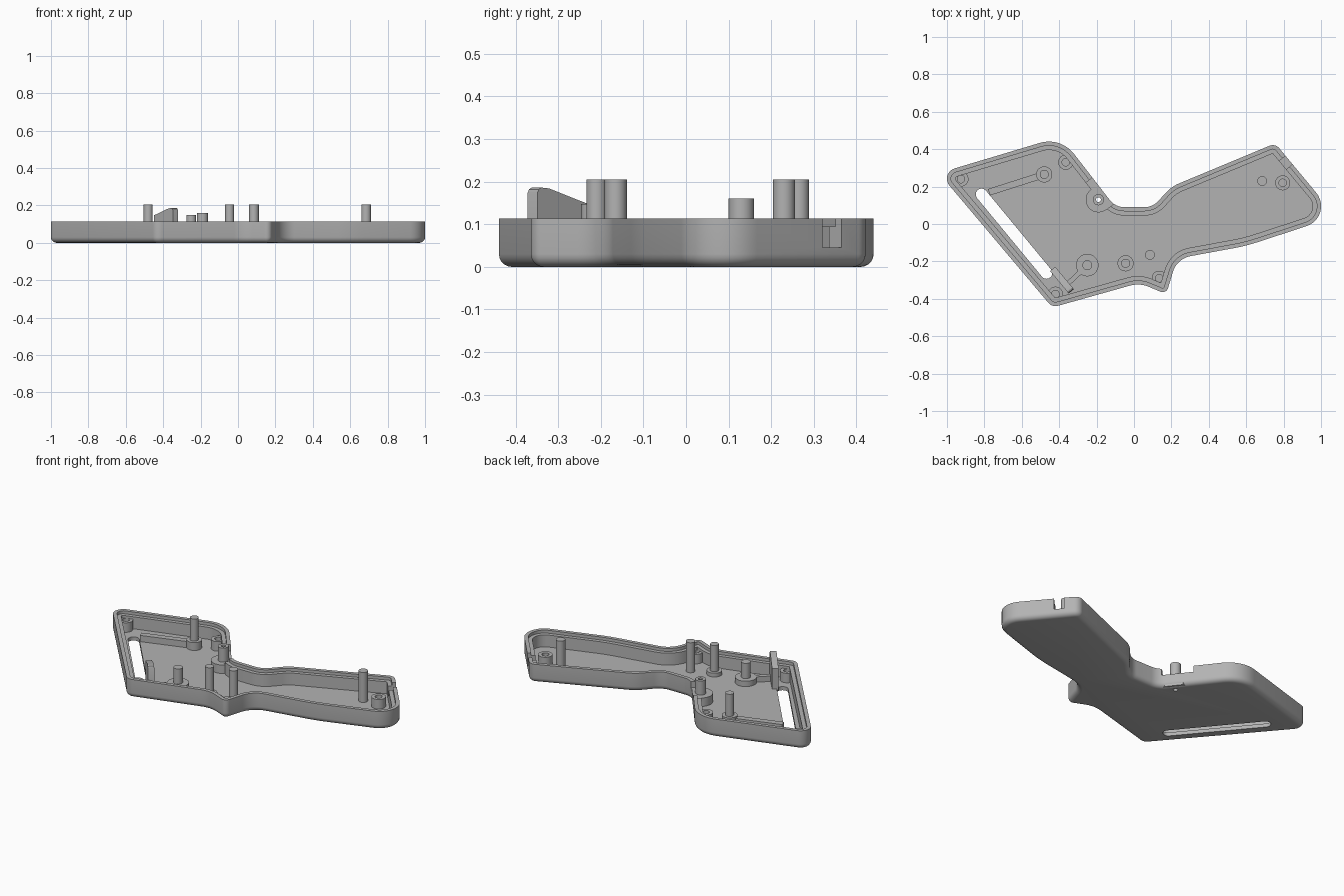
import bpy, bmesh, math
from mathutils import Vector

cube = bpy.data.objects.get("Cube")
if cube:
    bpy.data.objects.remove(cube, do_unlink=True)

GREY = (0.45, 0.45, 0.45, 1)
grey = bpy.data.materials.new("plastic grey")
grey.use_nodes = True
grey.diffuse_color = GREY
grey.node_tree.nodes["Principled BSDF"].inputs["Base Color"].default_value = GREY

RIM, FLOOR, WALL, LIP = 0.113, 0.022, 0.045, 0.022

# Shell outline: corner x, y and rounding radius, counterclockwise
CORNERS = [(-1.043, .272, .057), (-.437, -.446, .05), (.03, -.315, .15),
           (.172, -.375, .03), (.23, -.185, .12), (.6, -.117, 1),
           (1.08, .04, .112), (.755, .431, .045), (.2, .2, .2),
           (.1, .09, .1), (-.1, .09, .1), (-.392, .467, .17)]


def outline(inset, steps=10):
    """Rounded shell outline, moved inward by inset."""
    pts = []
    n = len(CORNERS)
    for i, (x, y, r) in enumerate(CORNERS):
        p = Vector((x, y))
        d1 = (p - Vector(CORNERS[i - 1][:2])).normalized()
        d2 = (Vector(CORNERS[(i + 1) % n][:2]) - p).normalized()
        n1, n2 = Vector((-d1.y, d1.x)), Vector((-d2.y, d2.x))
        miter = (n1 + n2) / (1 + n1.dot(n2))
        turn = math.atan2(d1.x * d2.y - d1.y * d2.x, d1.dot(d2))
        side = 1 if turn > 0 else -1
        r = max(r - side * inset, .004)
        centre = p + miter * (inset + side * r)
        start = math.atan2(-side * n1.y, -side * n1.x)
        for k in range(steps + 1):
            a = start + turn * k / steps
            pts.append((centre.x + r * math.cos(a), centre.y + r * math.sin(a)))
    return pts


def finish(name, bm):
    bmesh.ops.recalc_face_normals(bm, faces=bm.faces)
    me = bpy.data.meshes.new(name)
    bm.to_mesh(me)
    bm.free()
    me.materials.append(grey)
    ob = bpy.data.objects.new(name, me)
    bpy.context.collection.objects.link(ob)
    return ob


def loft(name, rings):
    """Stack of (points, z) rings, bridged in order and capped at both ends."""
    bm = bmesh.new()
    loops = [[bm.verts.new((x, y, z)) for x, y in pts] for pts, z in rings]
    for a, b in zip(loops, loops[1:]):
        for i in range(len(a)):
            j = (i + 1) % len(a)
            bm.faces.new((a[i], a[j], b[j], b[i]))
    bm.faces.new(loops[0][::-1])
    bm.faces.new(loops[-1])
    return finish(name, bm)


def prism(name, pts, z0, z1):
    return loft(name, [(pts, z0), (pts, z1)])


def bar(name, a, b, width, z0, z1):
    a, b = Vector(a), Vector(b)
    d = (b - a).normalized() * width / 2
    s = Vector((-d.y, d.x))
    return prism(name, [a - s, b - s, b + s, a + s], z0, z1)


def lathe(name, x, y, profile):
    """Solid of revolution from a closed (radius, z) profile."""
    bm = bmesh.new()
    vs = [bm.verts.new((x + r, y, z)) for r, z in profile]
    es = [bm.edges.new((vs[i - 1], vs[i])) for i in range(len(vs))
          if profile[i - 1][0] + profile[i][0] > 0]
    bmesh.ops.spin(bm, geom=vs + es, cent=(x, y, 0), axis=(0, 0, 1),
                   angle=2 * math.pi, steps=32)
    bmesh.ops.remove_doubles(bm, verts=bm.verts, dist=1e-4)
    return finish(name, bm)


def boolean(ob, tool, operation="DIFFERENCE"):
    mod = ob.modifiers.new("cut", "BOOLEAN")
    mod.operation, mod.solver, mod.object = operation, "EXACT", tool
    bpy.context.view_layer.objects.active = ob
    bpy.ops.object.modifier_apply(modifier=mod.name)
    bpy.data.objects.remove(tool, do_unlink=True)


# Hollow shell with rounded bottom edge, stepped rim and flat floor
R = .03
rings = []
for k in range(6):
    a = math.pi / 2 * k / 5
    rings.append((outline(R * (1 - math.sin(a))), R * (1 - math.cos(a))))
rings += [(outline(0), RIM), (outline(LIP), RIM), (outline(LIP), RIM - .018),
          (outline(WALL), RIM - .018), (outline(WALL), FLOOR)]
shell = loft("shell", rings)

# Long rounded slot through the floor
a, b = Vector((-.815, .158)), Vector((-.468, -.262))
ang = math.atan2(b.y - a.y, b.x - a.x)
slot = []
for c, base in ((b, ang - math.pi / 2), (a, ang + math.pi / 2)):
    for k in range(13):
        t = base + math.pi * k / 12
        slot.append((c.x + .031 * math.cos(t), c.y + .031 * math.sin(t)))
boolean(shell, prism("slot_cutter", slot, -.1, .06))

# Cable notch at the grip end, lowered rim beside the hollow post, post hole
boolean(shell, bar("notch_cutter", (.76, .285), (.9, .402), .058, .045, .3))
boolean(shell, bar("rim_cutter", (-.108, .108), (-.218, .251), .13, .075, .3))
boolean(shell, lathe("hole_cutter", -.19, .13,
                     [(0, -.1), (.013, -.1), (.013, .1), (0, .1)]))

BASE = .012
# Screw bosses with blind holes
for name, x, y in (("left_corner", -.925, .24), ("back", -.365, .33),
                   ("front_corner", -.42, -.375), ("middle", .135, -.29),
                   ("grip", .795, .22)):
    lathe(name + "_screw_boss", x, y,
          [(0, BASE), (.04, BASE), (.04, .08), (.02, .08), (.02, .03), (0, .03)])

# Pins standing on a wider foot
for name, x, y, foot, r, h, top in (
        ("back_pin", -.48, .265, .043, .024, .07, .205),
        ("centre_pin", -.045, -.21, .043, .024, .045, .205),
        ("lever_pin", -.25, -.22, .06, .026, .055, .148)):
    lathe(name, x, y, [(0, BASE), (foot, BASE), (foot, h), (r, h), (r, top), (0, top)])

# Plain pins
for name, x, y in (("side_pin", .085, -.165), ("grip_pin", .685, .23)):
    lathe(name, x, y, [(0, BASE), (.026, BASE), (.026, .205), (0, .205)])

# Hollow post, its foot trimmed to the outer wall
post = lathe("hollow_post", -.19, .13,
             [(.013, .003), (.068, .003), (.068, .074), (.03, .074), (.03, .16), (.013, .16)])
boolean(post, prism("post_trim", outline(.004), -.1, .3), "INTERSECT")

# Ribs joining the pins to the slot and the sloped plate
bar("back_rib", (-.5, .258), (-.775, .17), .036, BASE, .06)
bar("front_rib", (-.28, -.25), (-.36, -.325), .025, BASE, .055)

# Sloped upright plate
p, q = Vector((-.435, -.24)), Vector((-.335, -.36))
u = (q - p).normalized()
side = Vector((-u.y, u.x)) * .018
length = (q - p).length
profile = [(0, BASE), (length, BASE), (length, .174), (length - .004, .182),
           (length - .012, .186), (length - .035, .184), (0, .147)]
bm = bmesh.new()
faces = []
for s in (side, -side):
    vs = []
    for d, z in profile:
        w = p + u * d + s
        vs.append(bm.verts.new((w.x, w.y, z)))
    bm.faces.new(vs)
    faces.append(vs)
for i in range(len(profile)):
    bm.faces.new((faces[0][i - 1], faces[0][i], faces[1][i], faces[1][i - 1]))
finish("sloped_plate", bm)

# Smooth shading with sharp edges kept
bpy.ops.object.select_all(action="DESELECT")
for ob in bpy.context.collection.objects:
    if ob.type == "MESH":
        ob.select_set(True)
bpy.context.view_layer.objects.active = shell
bpy.ops.object.shade_smooth_by_angle(angle=math.radians(30))
